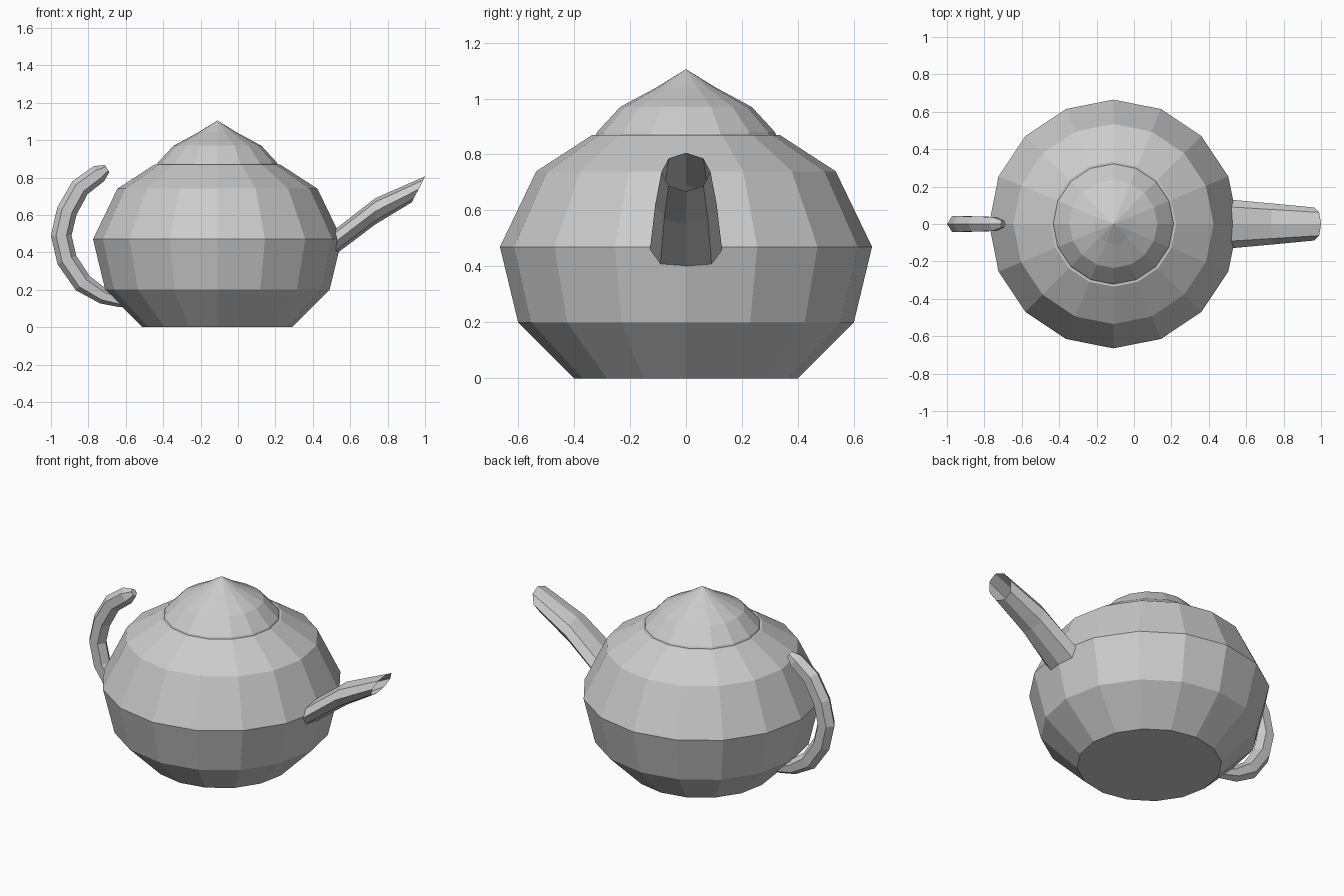
import bpy, bmesh, math
from mathutils import Vector

if "Cube" in bpy.data.objects:
    bpy.data.objects.remove(bpy.data.objects["Cube"])

grey = bpy.data.materials.new("light_grey")
grey.diffuse_color = (0.6, 0.6, 0.6, 1)
grey.use_nodes = True
grey.node_tree.nodes["Principled BSDF"].inputs["Base Color"].default_value = grey.diffuse_color

CX = -0.11   # axis of the pot
SIDES = 16


def loft(name, rings, cap_start=False, cap_end=False):
    """Bridge equal rings of points into one flat-shaded skin."""
    bm = bmesh.new()
    rows = [[bm.verts.new(p) for p in ring] for ring in rings]
    n = len(rows[0])
    for a, b in zip(rows, rows[1:]):
        for i in range(n):
            j = (i + 1) % n
            bm.faces.new((a[i], a[j], b[j], b[i]))
    if cap_start:
        bm.faces.new(rows[0][::-1])
    if cap_end:
        bm.faces.new(rows[-1])
    bmesh.ops.remove_doubles(bm, verts=bm.verts, dist=1e-4)
    bmesh.ops.recalc_face_normals(bm, faces=bm.faces)
    mesh = bpy.data.meshes.new(name)
    bm.to_mesh(mesh)
    bm.free()
    mesh.materials.append(grey)
    obj = bpy.data.objects.new(name, mesh)
    bpy.context.collection.objects.link(obj)
    return obj


def section(centre, u, v, n):
    """Elliptical ring spanned by the half-axes u and v."""
    c, u, v = Vector(centre), Vector(u), Vector(v)
    return [c + u * math.cos(2 * math.pi * i / n) + v * math.sin(2 * math.pi * i / n)
            for i in range(n)]


def lathe(name, profile, **caps):
    return loft(name, [section((CX, 0, z), (r, 0, 0), (0, r, 0), SIDES)
                       for r, z in profile], **caps)


# Pot body with a narrow flat rim
lathe("body", [(0.40, 0), (0.60, 0.20), (0.665, 0.47), (0.535, 0.74),
               (0.335, 0.87), (0.30, 0.87)], cap_start=True)

# Stepped pointed lid
lathe("lid", [(0.322, 0.87), (0.318, 0.88), (0.235, 0.97), (0.105, 1.04),
              (0.0, 1.105)])

# Open, tapering eight-sided spout: x, z, half width, tilt and half height
spout = [(0.48, 0.425, 0.133, -0.01, 0.06),
         (0.735, 0.62, 0.11, 0.0, 0.07),
         (0.965, 0.737, 0.088, 0.035, 0.069)]
loft("spout", [section((x, 0, z), (ux, 0, uz), (0, w, 0), 8)
               for x, z, w, ux, uz in spout])

# Six-sided curved handle, free at its upper end: x, z, radius
path = [(-0.56, 0.135, 0.03), (-0.63, 0.14, 0.033), (-0.72, 0.165, 0.042),
        (-0.83, 0.235, 0.053), (-0.915, 0.36, 0.055), (-0.945, 0.49, 0.055),
        (-0.915, 0.62, 0.055), (-0.845, 0.745, 0.053), (-0.745, 0.82, 0.049),
        (-0.70, 0.848, 0.023)]
rings = []
for i, (x, z, r) in enumerate(path):
    p, q = path[max(i - 1, 0)], path[min(i + 1, len(path) - 1)]
    d = Vector((q[0] - p[0], 0, q[1] - p[1])).normalized()
    out = Vector((-d.z, 0, d.x))          # points away from the pot
    rings.append(section((x, 0, z), out * r, (0, r * 0.88, 0), 6))
loft("handle", rings, cap_start=True, cap_end=True)
